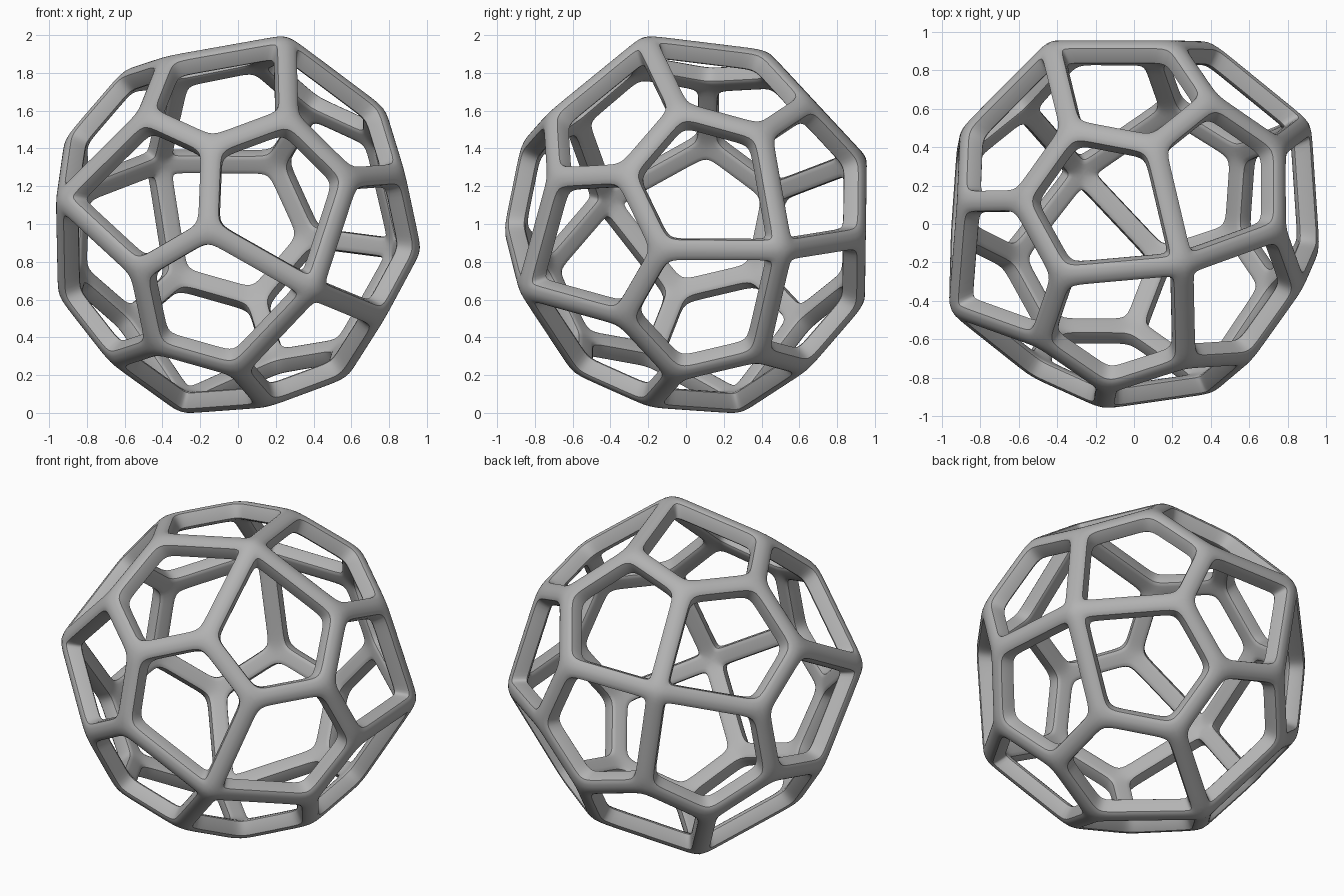
import bpy
import bmesh
from itertools import product
from mathutils import Matrix, Vector

SIZE = 0.1736        # scale of the polyhedron
HALF_WIDTH = 0.061   # half the width of a bar
CORNER = 0.13        # distance of the support loops from each joint
RIM, RIDGE = 0.905, 0.88   # how far the inner shell is drawn in

cube = bpy.data.objects.get("Cube")
if cube:
    bpy.data.objects.remove(cube, do_unlink=True)

# Corner points of a pentagonal icositetrahedron
t = 1.0
for _ in range(60):
    t = (t * t + t + 1) ** (1 / 3)
points = []
for signs in product((1, -1), repeat=3):
    points.append([s * t * t for s in signs])
    handed = signs[0] * signs[1] * signs[2]
    base = (t * t, 2 * t + 1, 1) if handed > 0 else (1, 2 * t + 1, t * t)
    for k in range(3):
        points.append([s * base[(i + k) % 3] for i, s in enumerate(signs)])
for axis in range(3):
    for s in (1, -1):
        points.append([s * t ** 3 if i == axis else 0 for i in range(3)])

# Tilt of the body
x_axis = Vector((0.876, 0.46, -0.13)).normalized()
z_axis = Vector((0.264, -0.238, 0.934))
y_axis = z_axis.cross(x_axis).normalized()
z_axis = x_axis.cross(y_axis)
tilt = Matrix((x_axis, y_axis, z_axis)).transposed()

# Closed polyhedron with pentagon faces
bm = bmesh.new()
crease = bm.edges.layers.float.new("crease_edge")
for p in points:
    bm.verts.new(tilt @ Vector(p) * SIZE)
bmesh.ops.convex_hull(bm, input=bm.verts[:])
bmesh.ops.dissolve_limit(bm, angle_limit=0.02, verts=bm.verts[:], edges=bm.edges[:])
bmesh.ops.recalc_face_normals(bm, faces=bm.faces[:])

# Support points near both ends of every edge
for edge in list(bm.edges):
    a, b = edge.verts
    start, end = a.co.copy(), b.co.copy()
    part = CORNER / (end - start).length
    _, near_a = bmesh.utils.edge_split(edge, a, part)
    near_a.co = start.lerp(end, part)
    rest = next(e for e in near_a.link_edges if b in e.verts)
    _, near_b = bmesh.utils.edge_split(rest, b, 0.5)
    near_b.co = end.lerp(start, part)

# Open the faces, leaving a band along each edge
panels = list(bm.faces)
bmesh.ops.inset_individual(bm, faces=panels, thickness=HALF_WIDTH, use_even_offset=True)
bmesh.ops.delete(bm, geom=panels, context='FACES')

# Inner shell and the walls of the openings
outer_faces = list(bm.faces)
rim_edges = [e for e in bm.edges if e.is_boundary]
inner = {}
for v in list(bm.verts):
    inner[v] = bm.verts.new(v.co * (RIM if v.is_boundary else RIDGE))
for f in outer_faces:
    bm.faces.new([inner[v] for v in reversed(f.verts)])
for e in rim_edges:
    a, b = e.verts
    bm.faces.new((a, b, inner[b], inner[a]))
    e[crease] = 0.4
    bm.edges.get((inner[a], inner[b]))[crease] = 0.4
bmesh.ops.recalc_face_normals(bm, faces=bm.faces[:])

mesh = bpy.data.meshes.new("lattice_ball")
bm.to_mesh(mesh)
bm.free()
ball = bpy.data.objects.new("lattice_ball", mesh)
bpy.context.scene.collection.objects.link(ball)

# Round the bars and joints
sub = ball.modifiers.new("rounding", 'SUBSURF')
sub.levels = sub.render_levels = 2
bpy.context.view_layer.update()
graph = bpy.context.evaluated_depsgraph_get()
final = bpy.data.meshes.new_from_object(ball.evaluated_get(graph))
ball.modifiers.clear()
ball.data = final

# Stand it on the ground, centred
lows = Vector([min(v.co[i] for v in final.vertices) for i in range(3)])
highs = Vector([max(v.co[i] for v in final.vertices) for i in range(3)])
middle = (lows + highs) / 2
final.transform(Matrix.Translation((-middle.x, -middle.y, -lows.z)))

# Material
grey = bpy.data.materials.new("plain_grey")
grey.use_nodes = True
colour = (0.45, 0.45, 0.45, 1)
grey.diffuse_color = colour
grey.node_tree.nodes["Principled BSDF"].inputs["Base Color"].default_value = colour
final.materials.clear()
final.materials.append(grey)

bpy.ops.object.select_all(action='DESELECT')
ball.select_set(True)
bpy.context.view_layer.objects.active = ball
bpy.ops.object.shade_smooth_by_angle(angle=0.6)
